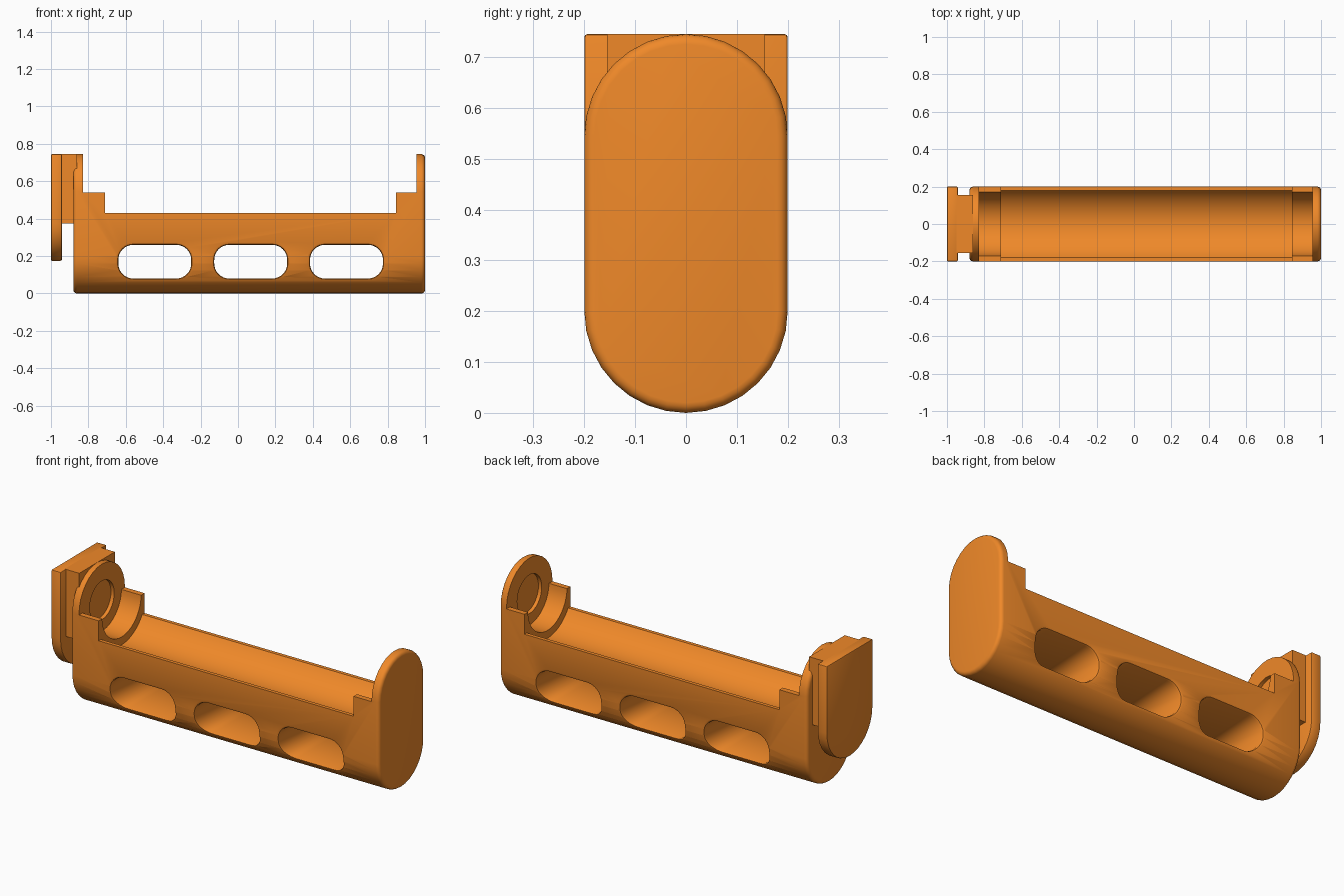
import bpy, bmesh, math

if "Cube" in bpy.data.objects:
    bpy.data.objects.remove(bpy.data.objects["Cube"])

mat = bpy.data.materials.new("orange_plastic")
mat.diffuse_color = (0.87, 0.25, 0.022, 1)
mat.use_nodes = True
mat.node_tree.nodes["Principled BSDF"].inputs["Base Color"].default_value = mat.diffuse_color


def loft(name, rings):
    """Skin a list of equal-length closed rings and cap both ends."""
    bm = bmesh.new()
    loops = [[bm.verts.new(p) for p in r] for r in rings]
    n = len(loops[0])
    for a, b in zip(loops, loops[1:]):
        for i in range(n):
            bm.faces.new((a[i], a[(i + 1) % n], b[(i + 1) % n], b[i]))
    bm.faces.new(loops[0])
    bm.faces.new(loops[-1])
    bmesh.ops.recalc_face_normals(bm, faces=bm.faces)
    me = bpy.data.meshes.new(name)
    bm.to_mesh(me)
    bm.free()
    me.materials.append(mat)
    ob = bpy.data.objects.new(name, me)
    bpy.context.collection.objects.link(ob)
    return ob


def arc(cy, cz, r, a0, a1, n):
    return [(cy + r * math.cos(math.radians(a0 + (a1 - a0) * i / n)),
             cz + r * math.sin(math.radians(a0 + (a1 - a0) * i / n))) for i in range(n + 1)]


def prism(name, profile, x0, x1):
    return loft(name, [[(x, y, z) for y, z in profile] for x in (x0, x1)])


def activate(ob):
    bpy.ops.object.select_all(action='DESELECT')
    ob.select_set(True)
    bpy.context.view_layer.objects.active = ob


def cut(ob, cutter):
    m = ob.modifiers.new("cut", 'BOOLEAN')
    m.operation, m.solver, m.object = 'DIFFERENCE', 'EXACT', cutter
    activate(ob)
    bpy.ops.object.modifier_apply(modifier=m.name)
    bpy.data.objects.remove(cutter)


def smooth(ob):
    activate(ob)
    bpy.ops.object.shade_smooth_by_angle(angle=math.radians(30))


# Holder body: stadium section with rounded ends
R, LOW, HIGH, F = 0.2, 0.2, 0.545, 0.02


def stadium(x, inset):
    pts = arc(0, LOW, R - inset, 180, 360, 16) + arc(0, HIGH, R - inset, 0, 180, 16)
    return [(x, y, z) for y, z in pts]


fillet = [(F * (1 - math.sin(t)), F * (1 - math.cos(t)))
          for t in (math.pi / 2 * i / 4 for i in range(5))]
rings = [stadium(-0.88 + d, ins) for ins, d in fillet]
rings += [stadium(1.0 - d, ins) for ins, d in reversed(fillet)]
body = loft("holder_body", rings)


# Stepped battery trough: narrow seats at the ends, wider and lower in the middle
def trough(r, rim, x0, x1):
    a = math.degrees(math.asin((HIGH - rim) / r))
    profile = [(-0.3, 0.9), (-0.3, rim)] + arc(0, HIGH, r, 180 + a, 360 - a, 24) + [(0.3, rim), (0.3, 0.9)]
    cut(body, prism("trough_cutter", profile, x0, x1))


trough(0.17, 0.54, -0.83, 0.955)
trough(0.2136, 0.43, -0.71, 0.845)

# Round contact recesses in the end plates
for x0, x1 in ((-0.85, -0.80), (0.925, 0.975)):
    cut(body, prism("recess_cutter", arc(0, HIGH, 0.107, 0, 360, 32)[:-1], x0, x1))


# Three slots through the body, with softened mouths that follow the curved side
def slot_ring(cx, side, depth, grow, flat=None):
    hx, hz, r = 0.195 + grow, 0.09 + grow, 0.08 + grow
    pts = []
    for sx, sz, a in ((1, 1, 0), (-1, 1, 90), (-1, -1, 180), (1, -1, 270)):
        pts += arc(cx + sx * (hx - r), 0.17 + sz * (hz - r), r, a, a + 90, 8)
    ring = []
    for x, z in pts:
        surface = math.sqrt(R * R - max(0, LOW - z) ** 2)
        ring.append((x, side * (flat or surface - depth), z))
    return ring


steps = [(0, 0.014, 0.25), (0, 0.014, None), (0.004, 0.004, None), (0.014, 0, None)]
for cx in (-0.445, 0.068, 0.58):
    front = [slot_ring(cx, -1, d, g, f) for d, g, f in steps]
    back = [slot_ring(cx, 1, d, g, f) for d, g, f in reversed(steps)]
    cut(body, loft("slot_cutter", front + back))
smooth(body)

# Slide-in clip: neck block and outer plate with round bottom
prism("clip_neck", [(-0.155, 0.375), (0.155, 0.375), (0.155, 0.745), (-0.155, 0.745)], -0.95, -0.86)
plate = prism("clip_plate", arc(0, 0.375, 0.2, 180, 360, 16) + [(0.2, 0.745), (-0.2, 0.745)], -1.0, -0.942)
bev = plate.modifiers.new("soft_edges", 'BEVEL')
bev.width, bev.segments, bev.limit_method, bev.angle_limit = 0.006, 2, 'ANGLE', math.radians(60)
activate(plate)
bpy.ops.object.modifier_apply(modifier=bev.name)
smooth(plate)
